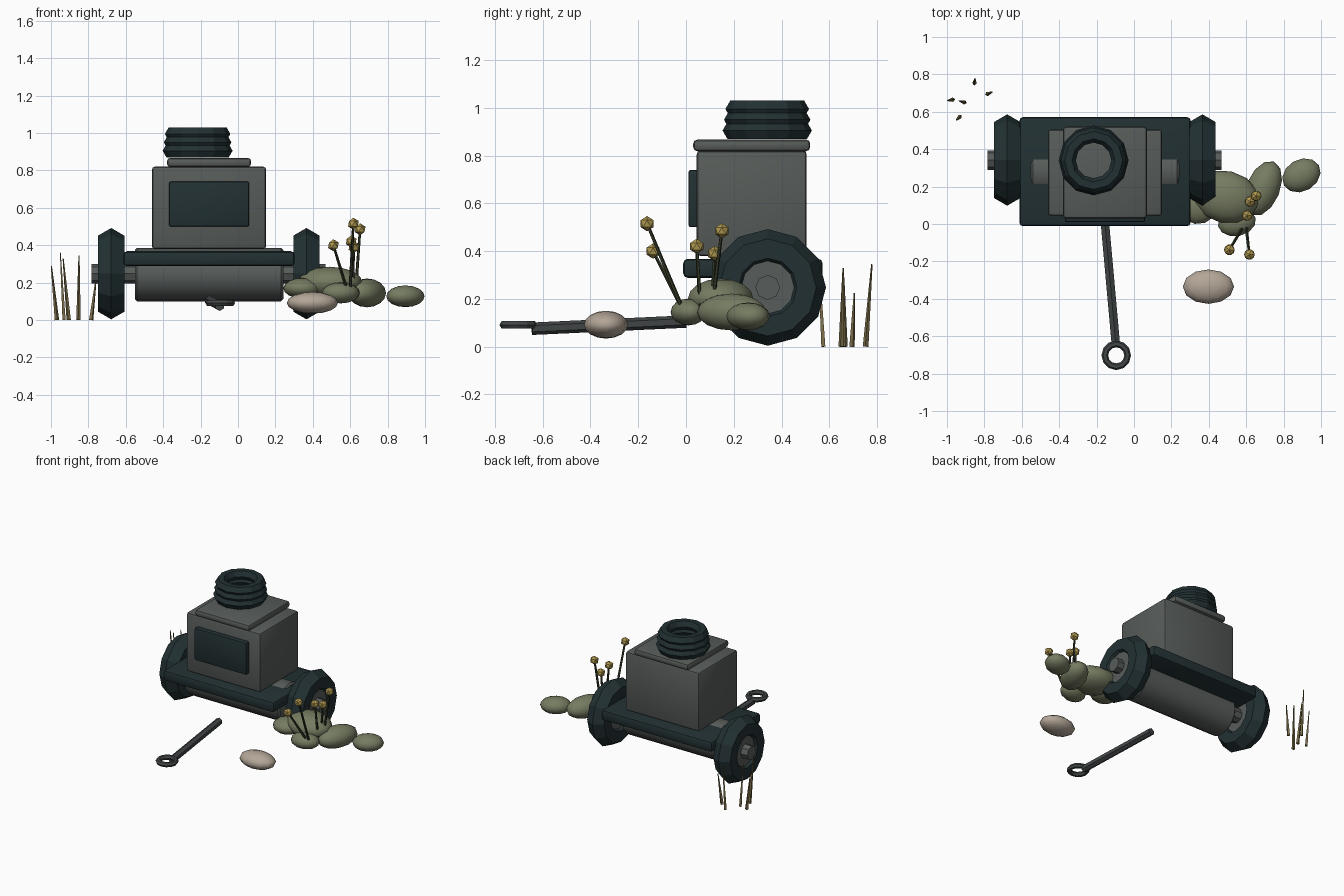
import bpy, bmesh, math
from mathutils import Vector, Matrix

cube = bpy.data.objects.get("Cube")
if cube:
    bpy.data.objects.remove(cube)


def material(name, rgb):
    m = bpy.data.materials.new(name)
    m.use_nodes = True
    col = (*rgb, 1)
    m.diffuse_color = col
    bsdf = m.node_tree.nodes["Principled BSDF"]
    bsdf.inputs["Base Color"].default_value = col
    bsdf.inputs["Roughness"].default_value = 0.8
    return m


GREY = material("weathered grey", (0.095, 0.107, 0.1))
DARK = material("dark teal", (0.016, 0.03, 0.033))
STEEL = material("rod steel", (0.055, 0.062, 0.064))
MOSS = material("moss green", (0.18, 0.2, 0.12))
STONE = material("pale stone", (0.45, 0.38, 0.31))
STEM = material("stem green", (0.03, 0.038, 0.018))
FLOWER = material("flower yellow", (0.44, 0.32, 0.08))
GRASS = material("dry grass", (0.2, 0.155, 0.065))


def finish(name, bm, mat, angle=None, matrix=None):
    """Turn a bmesh into an object with one material."""
    if matrix:
        bm.transform(matrix)
    bmesh.ops.recalc_face_normals(bm, faces=bm.faces)
    me = bpy.data.meshes.new(name)
    bm.to_mesh(me)
    bm.free()
    me.materials.append(mat)
    ob = bpy.data.objects.new(name, me)
    bpy.context.collection.objects.link(ob)
    if angle:
        bpy.ops.object.select_all(action='DESELECT')
        bpy.context.view_layer.objects.active = ob
        ob.select_set(True)
        bpy.ops.object.shade_smooth_by_angle(angle=math.radians(angle))
    return ob


def box(name, lo, hi, mat, bevel):
    lo, hi = Vector(lo), Vector(hi)
    bm = bmesh.new()
    bmesh.ops.create_cube(bm, size=1)
    bm.transform(Matrix.Translation((lo + hi) / 2) @ Matrix.Diagonal((*(hi - lo), 1)))
    bmesh.ops.bevel(bm, geom=bm.edges[:], offset=bevel, segments=2,
                    profile=0.5, affect='EDGES')
    return finish(name, bm, mat, 40)


def rod(name, a, b, r1, r2, sides, mat, bevel=0, angle=None):
    """Cylinder or cone from point a to point b."""
    a, b = Vector(a), Vector(b)
    d = b - a
    bm = bmesh.new()
    bmesh.ops.create_cone(bm, cap_ends=True, segments=sides,
                          radius1=r1, radius2=r2, depth=d.length)
    if bevel:
        rims = [e for e in bm.edges if any(len(f.verts) > 4 for f in e.link_faces)]
        bmesh.ops.bevel(bm, geom=rims, offset=bevel, segments=1, affect='EDGES')
    turn = d.to_track_quat('Z', 'Y').to_matrix().to_4x4()
    return finish(name, bm, mat, angle, Matrix.Translation((a + b) / 2) @ turn)


def ring(name, centre, major, minor, mat, turn=None, sides=12, angle=None):
    """Ring with a six-sided cross-section."""
    bm = bmesh.new()
    loops = []
    for i in range(sides):
        t = math.tau * i / sides
        loop = []
        for j in range(6):
            p = math.tau * j / 6
            r = major + minor * math.cos(p)
            loop.append(bm.verts.new((r * math.cos(t), r * math.sin(t), minor * math.sin(p))))
        loops.append(loop)
    for i in range(sides):
        a, b = loops[i], loops[(i + 1) % sides]
        for j in range(6):
            k = (j + 1) % 6
            bm.faces.new((a[j], b[j], b[k], a[k]))
    m = Matrix.Translation(centre) @ (turn or Matrix())
    return finish(name, bm, mat, angle, m)


def pebble(name, centre, radii, spin, mat):
    bm = bmesh.new()
    bmesh.ops.create_uvsphere(bm, u_segments=12, v_segments=8, radius=1)
    m = (Matrix.Translation(centre) @ Matrix.Rotation(math.radians(spin), 4, 'Z')
         @ Matrix.Diagonal((*radii, 1)))
    return finish(name, bm, mat, 60, m)


# Main housing
box("body", (-0.46, 0.045, 0.38), (0.15, 0.505, 0.82), GREY, 0.015)
box("lid", (-0.38, 0.03, 0.818), (0.07, 0.52, 0.867), GREY, 0.018)
box("front_panel", (-0.37, 0.01, 0.5), (0.06, 0.06, 0.74), DARK, 0.01)
box("deck", (-0.613, -0.012, 0.288), (0.303, 0.572, 0.368), DARK, 0.02)
rod("tank", (-0.552, 0.28, 0.243), (0.242, 0.28, 0.243), 0.143, 0.143, 16, GREY, 0.012, 40)

# Ribbed neck
for i, z in enumerate((0.905, 0.95, 0.995)):
    ring(f"neck_ring_{i + 1}", (-0.216, 0.34, z), 0.147 - 0.006 * i, 0.04, DARK)

# Axle and wheels
AXLE_Y, AXLE_Z = 0.342, 0.248
rod("axle", (-0.783, AXLE_Y, AXLE_Z), (0.467, AXLE_Y, AXLE_Z), 0.052, 0.052, 8, GREY)
to_x = Matrix.Rotation(math.pi / 2, 4, 'Y')
for side, x in (("right", -0.678), ("left", 0.366)):
    ring(f"{side}_tyre", (x, AXLE_Y, AXLE_Z), 0.163, 0.081, DARK, to_x)
    rod(f"{side}_hub", (x - 0.05, AXLE_Y, AXLE_Z), (x + 0.05, AXLE_Y, AXLE_Z),
        0.13, 0.13, 12, GREY)

# Pull rod with its eye
rod("pull_rod", (-0.155, 0.0, 0.105), (-0.097, -0.645, 0.075), 0.026, 0.026, 6, STEEL)
ring("pull_eye", (-0.095, -0.702, 0.091), 0.061, 0.018, STEEL)

# Mossy mounds and a loose stone
mounds = [((0.895, 0.26, 0.127), (0.108, 0.085, 0.058), 30),
          ((0.69, 0.19, 0.145), (0.155, 0.09, 0.077), 68),
          ((0.49, 0.145, 0.2), (0.18, 0.14, 0.085), -12),
          ((0.55, 0.01, 0.145), (0.103, 0.075, 0.056), 12),
          ((0.345, 0.1, 0.17), (0.105, 0.1, 0.055), 20)]
for i, (c, r, spin) in enumerate(mounds):
    pebble(f"moss_mound_{i + 1}", c, r, spin, MOSS)
pebble("loose_stone", (0.398, -0.335, 0.092), (0.137, 0.092, 0.058), 0, STONE)

# Flowers: stem foot, then head
flowers = [((0.58, -0.02, 0.17), (0.51, -0.138, 0.4)),
           ((0.6, -0.02, 0.17), (0.617, -0.163, 0.515)),
           ((0.62, 0.06, 0.17), (0.605, 0.045, 0.42)),
           ((0.63, 0.11, 0.17), (0.653, 0.15, 0.485)),
           ((0.61, 0.11, 0.17), (0.62, 0.12, 0.39))]
for i, (foot, head) in enumerate(flowers):
    rod(f"flower_stem_{i + 1}", foot, head, 0.009, 0.007, 5, STEM)
    bm = bmesh.new()
    bmesh.ops.create_icosphere(bm, subdivisions=1, radius=0.032)
    finish(f"flower_head_{i + 1}", bm, FLOWER, None, Matrix.Translation(head))

# Dry grass blades: foot, then tip
blades = [((-0.968, 0.665, 0), (-0.998, 0.66, 0.29)),
          ((-0.905, 0.65, 0), (-0.935, 0.658, 0.33)),
          ((-0.93, 0.575, 0), (-0.95, 0.555, 0.36)),
          ((-0.853, 0.752, 0), (-0.85, 0.778, 0.345)),
          ((-0.785, 0.695, 0), (-0.758, 0.705, 0.225))]
for i, (foot, tip) in enumerate(blades):
    rod(f"grass_blade_{i + 1}", foot, tip, 0.012, 0.003, 4, GRASS)
